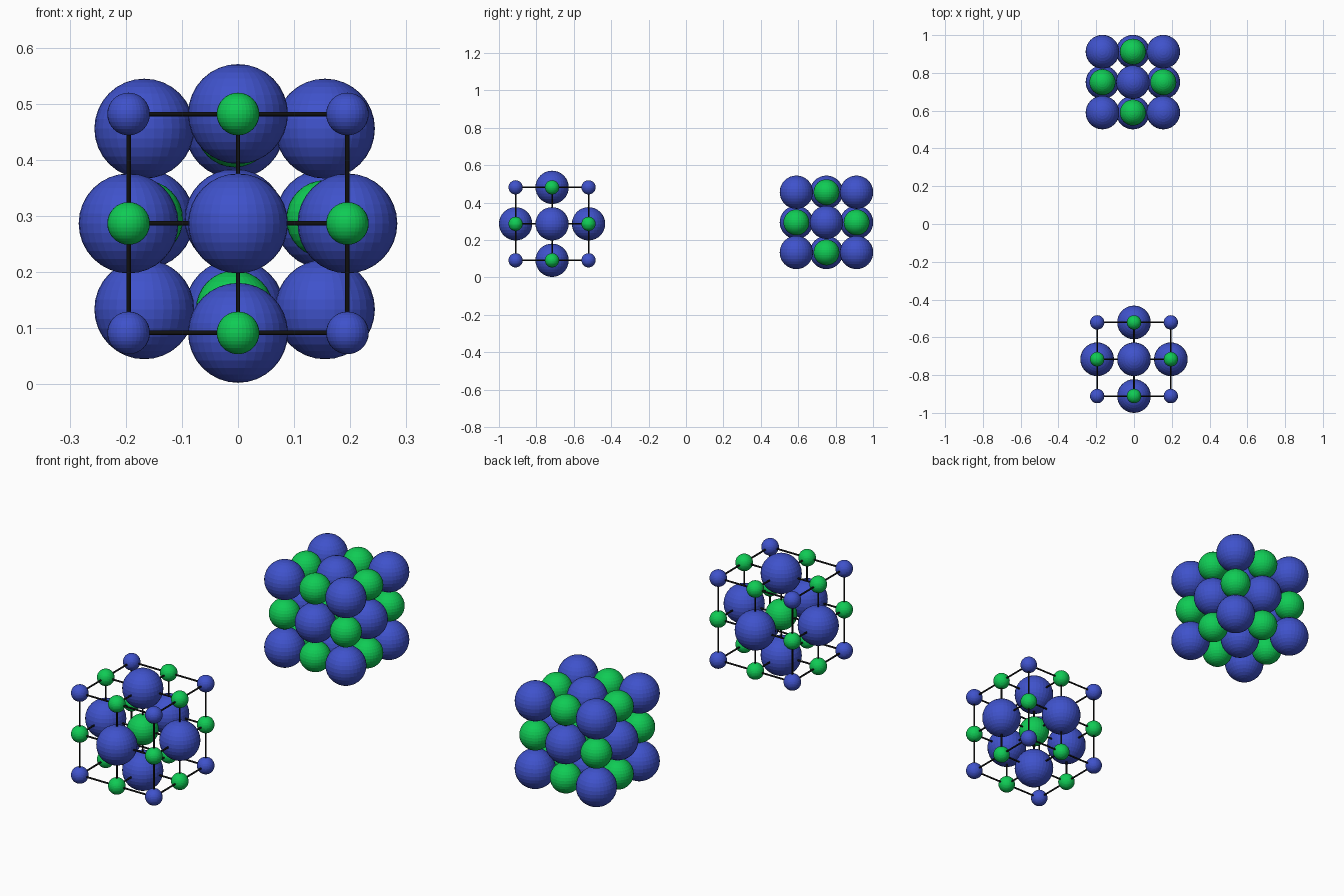
import bpy, bmesh
from itertools import product
from mathutils import Matrix, Vector

if "Cube" in bpy.data.objects:
    bpy.data.objects.remove(bpy.data.objects["Cube"])


def material(name, color):
    m = bpy.data.materials.new(name)
    m.diffuse_color = (*color, 1)
    m.use_nodes = True
    m.node_tree.nodes["Principled BSDF"].inputs["Base Color"].default_value = m.diffuse_color
    return m


BLUE = material("blue", (0.05, 0.085, 0.6))
GREEN = material("green", (0.005, 0.6, 0.09))
BLACK = material("black", (0.005, 0.005, 0.005))


def ball_mesh(name, radius, mat):
    me = bpy.data.meshes.new(name)
    bm = bmesh.new()
    bmesh.ops.create_uvsphere(bm, u_segments=32, v_segments=16, radius=radius)
    bm.to_mesh(me)
    bm.free()
    me.materials.append(mat)
    return me


def rod_mesh(name, radius, length):
    me = bpy.data.meshes.new(name)
    bm = bmesh.new()
    bmesh.ops.create_cone(bm, cap_ends=True, segments=12, radius1=radius,
                          radius2=radius, depth=length)
    bm.to_mesh(me)
    bm.free()
    me.materials.append(BLACK)
    return me


def place(name, mesh, loc, axis=None):
    ob = bpy.data.objects.new(name, mesh)
    bpy.context.collection.objects.link(ob)
    rot = Matrix.Identity(4)
    if axis is not None:
        rot = axis.to_track_quat('Z', 'Y').to_matrix().to_4x4()
    ob.matrix_world = Matrix.Translation(loc) @ rot


R_BLUE, R_GREEN, R_SMALL, R_ROD = 0.089, 0.069, 0.038, 0.004
big_blue = ball_mesh("big_blue_ball", R_BLUE, BLUE)
big_green = ball_mesh("big_green_ball", R_GREEN, GREEN)
small_blue = ball_mesh("small_blue_ball", R_SMALL, BLUE)
small_green = ball_mesh("small_green_ball", R_SMALL, GREEN)

OPEN_C, OPEN_S = Vector((0, -0.716, 0.287)), 0.195
PACK_C, PACK_S = Vector((-0.006, 0.751, 0.295)), 0.161

# Balls alternate in colour on both 3 x 3 x 3 lattices
for cell in product((-1, 0, 1), repeat=3):
    v = Vector(cell)
    order = sum(abs(c) for c in cell)   # 0 centre, 1 face, 2 edge, 3 corner
    open_ball = (big_green, big_blue, small_green, small_blue)[order]
    packed_ball = big_blue if order % 2 else big_green
    place("open_lattice_ball", open_ball, OPEN_C + v * OPEN_S)
    place("packed_lattice_ball", packed_ball, PACK_C + v * PACK_S)

# Rods run through the open lattice along each axis
rod = rod_mesh("lattice_rod", R_ROD, 2 * OPEN_S)
for axis in range(3):
    direction = Vector([float(i == axis) for i in range(3)])
    for a, b in product((-1, 0, 1), repeat=2):
        v = Vector((a, b))
        offset = [a, b]
        offset.insert(axis, 0)
        place("lattice_rod", rod, OPEN_C + Vector(offset) * OPEN_S, direction)
